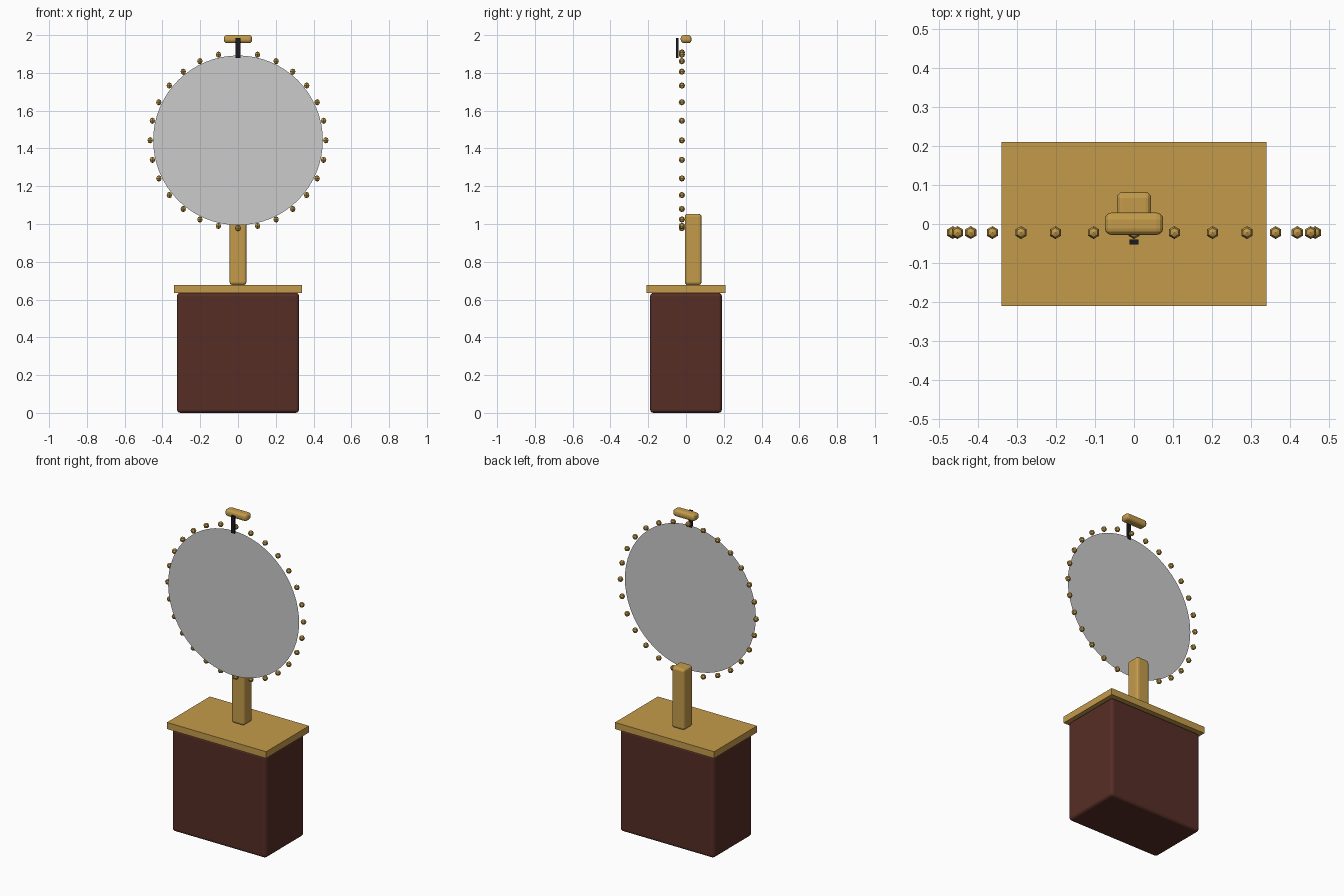
import bpy, math

if "Cube" in bpy.data.objects:
    bpy.data.objects.remove(bpy.data.objects["Cube"])


def material(name, rgb):
    m = bpy.data.materials.new(name)
    m.diffuse_color = (*rgb, 1)
    m.use_nodes = True
    m.node_tree.nodes["Principled BSDF"].inputs["Base Color"].default_value = m.diffuse_color
    return m


gold = material("gold", (0.55, 0.33, 0.07))
brown = material("dark_brown", (0.095, 0.027, 0.019))
grey = material("mirror_grey", (0.6, 0.6, 0.6))
black = material("black", (0.012, 0.01, 0.014))


def box(name, x, y, z, mat, bevel=0):
    """Box from (min, max) ranges, optionally with rounded edges."""
    ranges = (x, y, z)
    bpy.ops.mesh.primitive_cube_add(size=1, location=[(a + b) / 2 for a, b in ranges])
    ob = bpy.context.object
    ob.name = name
    ob.scale = [b - a for a, b in ranges]
    bpy.ops.object.transform_apply(location=False, rotation=False, scale=True)
    ob.data.materials.append(mat)
    if bevel:
        mod = ob.modifiers.new("rounded_edges", 'BEVEL')
        mod.width = bevel
        mod.segments = 3
    return ob


# Cabinet, tabletop and post
box("cabinet", (-0.323, 0.323), (-0.19, 0.19), (0, 0.636), brown, 0.018)
box("tabletop", (-0.34, 0.34), (-0.21, 0.21), (0.636, 0.677), gold)
box("post", (-0.044, 0.044), (-0.006, 0.082), (0.677, 1.054), gold, 0.015)

# Flat round mirror
CENTRE_Z = 1.443
bpy.ops.mesh.primitive_circle_add(vertices=64, radius=0.449, fill_type='NGON',
                                  location=(0, -0.043, CENTRE_Z),
                                  rotation=(math.pi / 2, 0, 0))
mirror = bpy.context.object
mirror.name = "mirror"
mirror.data.materials.append(grey)

# Ring of beads around the mirror, sharing one mesh
BEADS = 28
bpy.ops.mesh.primitive_uv_sphere_add(segments=6, ring_count=4, radius=0.0165)
first = bpy.context.object
first.data.materials.append(gold)
for i in range(BEADS):
    bead = first if i == 0 else first.copy()
    if i:
        bpy.context.collection.objects.link(bead)
    a = 2 * math.pi * i / BEADS
    bead.name = f"bead_{i + 1}"
    bead.location = (0.465 * math.sin(a), -0.022, CENTRE_Z + 0.465 * math.cos(a))

# Top handle and its dark hanging strip
box("handle", (-0.075, 0.075), (-0.028, 0.029), (1.957, 2.0), gold, 0.017)
box("hanging_strip", (-0.012, 0.012), (-0.053, -0.04), (1.88, 1.985), black)
